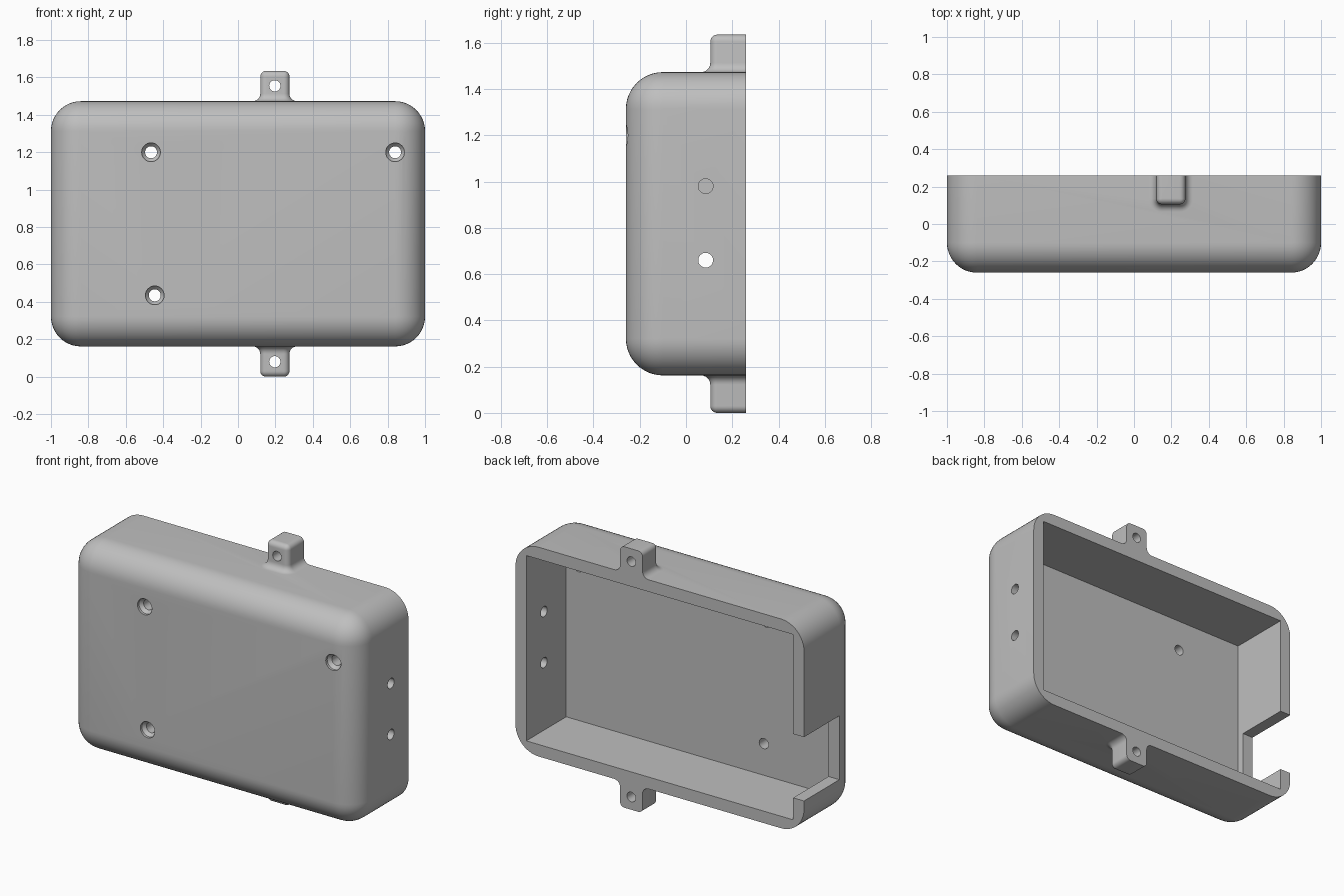
import bpy
import bmesh
from math import sin, cos, pi
from mathutils import Matrix, Vector

if "Cube" in bpy.data.objects:
    bpy.data.objects.remove(bpy.data.objects["Cube"], do_unlink=True)

BACK, FRONT = 0.26, -0.26
BOTTOM, TOP = 0.162, 1.473
MID = (BOTTOM + TOP) / 2
WALL = 0.075
FLOOR = -0.135          # inner face of the front panel
OVER = 0.1              # extra length trimmed off or cut through

grey = bpy.data.materials.new("plain_grey")
grey.use_nodes = True
colour = (0.52, 0.52, 0.52, 1)
grey.diffuse_color = colour
grey.node_tree.nodes["Principled BSDF"].inputs["Base Color"].default_value = colour


def finish(bm, name):
    bmesh.ops.recalc_face_normals(bm, faces=bm.faces)
    mesh = bpy.data.meshes.new(name)
    bm.to_mesh(mesh)
    bm.free()
    mesh.materials.append(grey)
    obj = bpy.data.objects.new(name, mesh)
    bpy.context.collection.objects.link(obj)
    return obj


def box_mesh(low, high):
    bm = bmesh.new()
    bmesh.ops.create_cube(bm, size=1)
    low, high = Vector(low), Vector(high)
    for v in bm.verts:
        v.co = (low + high) / 2 + v.co * (high - low)
    return bm


def loft(rings, name):
    """Skin closed rings of equal length and cap both ends."""
    bm = bmesh.new()
    rows = [[bm.verts.new(p) for p in ring] for ring in rings]
    n = len(rows[0])
    for a, b in zip(rows, rows[1:]):
        for i in range(n):
            j = (i + 1) % n
            bm.faces.new((a[i], a[j], b[j], b[i]))
    bm.faces.new(rows[0])
    bm.faces.new(rows[-1])
    return finish(bm, name)


def drill(name, origin, axis, profile, sides=32):
    """Round cutter: profile lists (distance along axis, radius)."""
    turn = Vector((0, 0, 1)).rotation_difference(Vector(axis)).to_matrix()
    rings = [[Vector(origin) + turn @ Vector((r * cos(2 * pi * i / sides),
                                              r * sin(2 * pi * i / sides), d))
              for i in range(sides)] for d, r in profile]
    return loft(rings, name)


def combine(target, tool, operation):
    tool.hide_render = True
    mod = target.modifiers.new(tool.name, "BOOLEAN")
    mod.operation = operation
    mod.solver = "EXACT"
    mod.object = tool
    bpy.context.view_layer.objects.active = target
    bpy.ops.object.modifier_apply(modifier=mod.name)
    bpy.data.objects.remove(tool, do_unlink=True)


# Outer shell: rounded front rim and corners
bm = box_mesh((-1, FRONT, BOTTOM), (1, BACK + OVER, TOP))
rim = [e for e in bm.edges if any(v.co.y < 0 for v in e.verts)]
bmesh.ops.bevel(bm, geom=rim, offset=0.16, offset_type="OFFSET",
                segments=12, profile=0.5, affect="EDGES")
case = finish(bm, "case_shell")

# Mounting tabs: rounded blocks with flared roots
TAB_X, TAB_HALF, TAB_FRONT, TAB_HEIGHT = 0.197, 0.078, 0.105, 0.162
ROUND, FLARE, STEPS = 0.03, 0.04, 6


def tab_ring(height, grow):
    half, front = TAB_HALF + grow, TAB_FRONT - grow
    r = max(ROUND + grow, 0.002)
    ring = [(TAB_X + half, BACK + OVER), (TAB_X - half, BACK + OVER)]
    for side, sweep in ((-1, range(STEPS + 1)), (1, range(STEPS, -1, -1))):
        for i in sweep:
            a = pi / 2 * i / STEPS
            ring.append((TAB_X + side * (half - r + r * cos(a)),
                         front + r - r * sin(a)))
    return [(x, y, TOP + height) for x, y in ring]


def make_tab(name):
    levels = [(-0.035, FLARE)]
    for i in range(STEPS + 1):
        a = pi / 2 * i / STEPS
        levels.append((FLARE * (1 - cos(a)), FLARE * (1 - sin(a))))
    for i in range(STEPS + 1):
        a = pi / 2 * i / STEPS
        levels.append((TAB_HEIGHT - ROUND * (1 - sin(a)), -ROUND * (1 - cos(a))))
    return loft([tab_ring(*level) for level in levels], name)


upper_tab = make_tab("upper_tab")
lower_tab = make_tab("lower_tab")
lower_tab.data.transform(Matrix.Translation((0, 0, 2 * MID)) @ Matrix.Scale(-1, 4, (0, 0, 1)))
lower_tab.data.flip_normals()
for tab in (upper_tab, lower_tab):
    combine(case, tab, "UNION")

# Flat open back, hollow interior and side notch
cuts = {
    "back_trim": ((-2, BACK, -1), (2, BACK + 1, 3)),
    "cavity": ((WALL - 1, FLOOR, BOTTOM + WALL), (1 - WALL, BACK + OVER, TOP - WALL)),
    "side_notch": ((-1 - OVER, -0.09, 0.375), (-0.9, BACK + OVER, 0.775)),
}
for name, (low, high) in cuts.items():
    combine(case, finish(box_mesh(low, high), name), "DIFFERENCE")

# Countersunk screw holes through the front panel
for x, z in ((-0.465, 1.2), (0.84, 1.2), (-0.445, 0.435)):
    combine(case, drill("screw_hole", (x, FRONT, z), (0, 1, 0),
                        [(-0.02, 0.05), (0.015, 0.05), (0.035, 0.032), (0.2, 0.032)]),
            "DIFFERENCE")

# Cable holes in the left wall
for z in (0.66, 0.98):
    combine(case, drill("cable_hole", (0.88, 0.085, z), (1, 0, 0),
                        [(0, 0.032), (0.2, 0.032)]), "DIFFERENCE")

# Tab holes
for z in (TOP + 0.082, BOTTOM - 0.082):
    combine(case, drill("tab_hole", (TAB_X, 0, z), (0, 1, 0),
                        [(0, 0.03), (0.4, 0.03)]), "DIFFERENCE")

bpy.ops.object.select_all(action="DESELECT")
case.select_set(True)
bpy.context.view_layer.objects.active = case
bpy.ops.object.shade_smooth_by_angle(angle=pi / 6)
